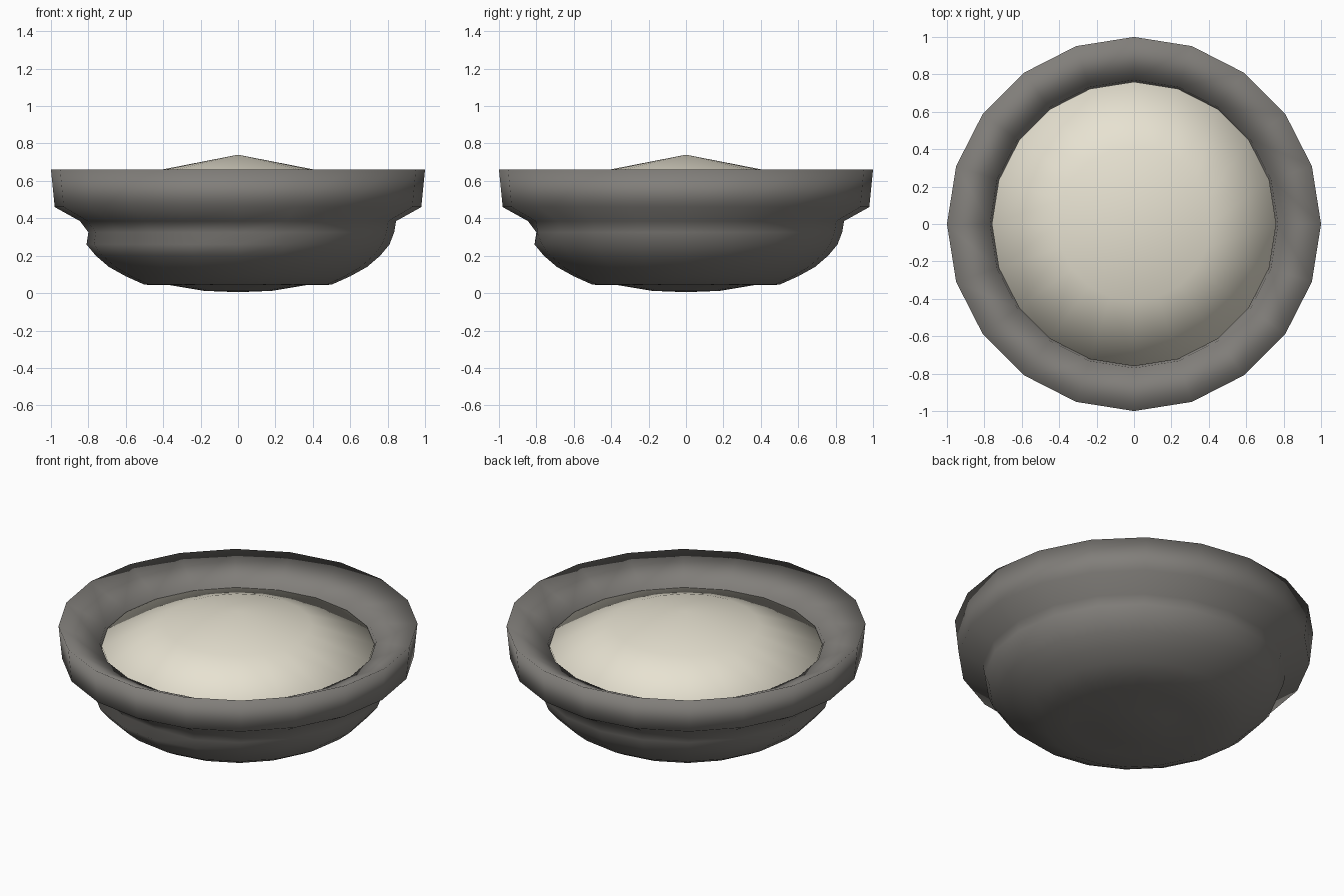
import bpy, math

if "Cube" in bpy.data.objects:
    bpy.data.objects.remove(bpy.data.objects["Cube"])

SIDES = 20


def material(name, color):
    m = bpy.data.materials.new(name)
    m.diffuse_color = (*color, 1)
    m.use_nodes = True
    m.node_tree.nodes["Principled BSDF"].inputs["Base Color"].default_value = m.diffuse_color
    return m


def lathe(name, profile, mat, adjust=None, close_end=False):
    """Spin (radius, z) rings; the profile starts at a pole and may end at one."""
    verts, faces = [(0, 0, profile[0][1])], []
    rings = profile[1:-1] if close_end else profile[1:]
    for k, (r, z) in enumerate(rings):
        for i in range(SIDES):
            a = 2 * math.pi * i / SIDES
            rr = adjust(k, a, r) if adjust else r
            verts.append((rr * math.cos(a), rr * math.sin(a), z))
    for i in range(SIDES):
        j = (i + 1) % SIDES
        faces.append((0, 1 + j, 1 + i))
        for k in range(len(rings) - 1):
            b, t = 1 + k * SIDES, 1 + (k + 1) * SIDES
            faces.append((b + i, b + j, t + j, t + i))
    if close_end:
        verts.append((0, 0, profile[-1][1]))
        b = 1 + (len(rings) - 1) * SIDES
        for i in range(SIDES):
            faces.append((b + i, b + (i + 1) % SIDES, len(verts) - 1))
    me = bpy.data.meshes.new(name)
    me.from_pydata(verts, [], faces)
    me.materials.append(mat)
    me.shade_smooth()
    ob = bpy.data.objects.new(name, me)
    bpy.context.collection.objects.link(ob)
    return ob


# Slight pinch below the rim on the front left of the bowl
def pinch(k, a, r):
    if k == PINCH_RING and math.radians(175) < a < math.radians(275):
        return r - 0.035
    return r


# Bowl: rounded body, overhanging collar, sloped rim and inner wall
bowl_profile = [(0, 0.005), (0.18, 0.012), (0.36, 0.042), (0.50, 0.045),
                (0.60, 0.09), (0.69, 0.14), (0.76, 0.20), (0.81, 0.26),
                (0.835, 0.325), (0.845, 0.385), (0.98, 0.46), (1.0, 0.66),
                (0.77, 0.55), (0.755, 0.46), (0.66, 0.26), (0.45, 0.12), (0, 0.08)]
PINCH_RING = 7
lathe("bowl", bowl_profile, material("stoneware", (0.22, 0.21, 0.195)), pinch, True)

# Mounded contents filling the bowl
fill_profile = [(0, 0.74), (0.41, 0.66), (0.76, 0.535), (0.752, 0.46)]
fill = lathe("filling", fill_profile, material("cream", (0.80, 0.76, 0.64)))
fill.data.flip_normals()
